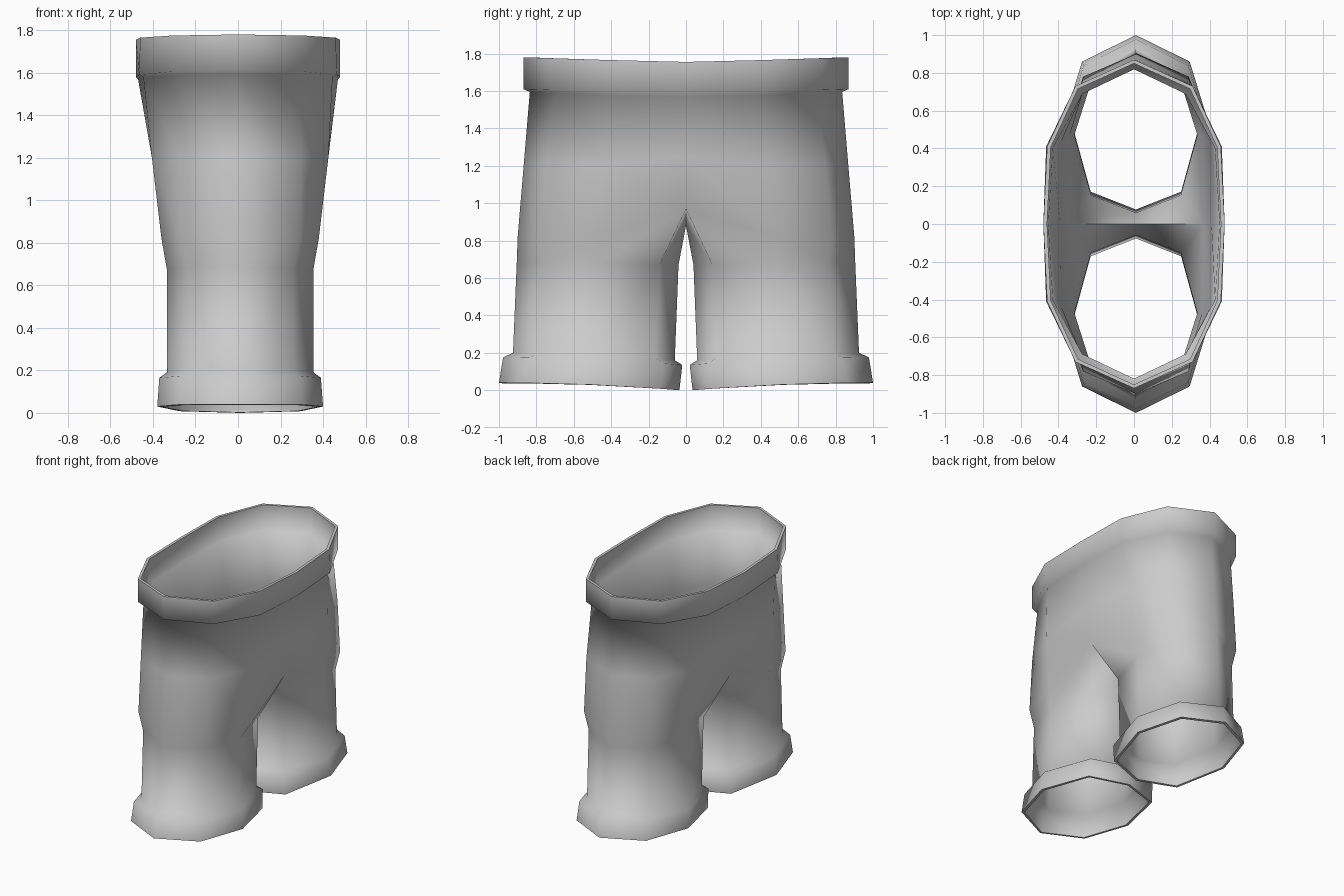
import bpy, bmesh, math

cube = bpy.data.objects.get("Cube")
if cube:
    bpy.data.objects.remove(cube)

grey = bpy.data.materials.new("plain grey cloth")
grey.use_nodes = True
COLOUR = (0.6, 0.6, 0.6, 1)
grey.diffuse_color = COLOUR
grey.node_tree.nodes["Principled BSDF"].inputs["Base Color"].default_value = COLOUR

bm = bmesh.new()
SHIFT = 0.01  # legs sit slightly off centre


def arc(side, diag, outer, shift=0.0):
    """Five points round the outside of one leg, left to right."""
    (sx, sy, sz), (dx, dy, dz), (oy, oz) = side, diag, outer
    return [(sx + shift, sy, sz), (dx + shift, dy, dz), (shift, oy, oz),
            (-dx + shift, dy, dz), (-sx + shift, sy, sz)]


def verts(points, mirror=1):
    return [bm.verts.new((x, y * mirror, z)) for x, y, z in points]


def bridge(upper, lower):
    n = len(upper)
    for i in range(n):
        j = (i + 1) % n
        bm.faces.new((upper[i], upper[j], lower[j], lower[i]))


def torso_ring(side, diag, outer, seam, shift=0.0):
    """Twelve points: two side seams and an arc over each leg."""
    half = arc(side, diag, outer, shift)
    left, right = verts([(seam[0] + shift, 0, seam[1]), (-seam[0] + shift, 0, seam[1])])
    return [left] + verts(half) + [right] + verts(half, -1)[::-1]


def leg_ring(half_x, inner_y, outer_y, z_inner, z_outer, mirror):
    """Eight points round a leg, the hem dipping towards the inside."""
    def height(y):
        t = (outer_y - y) / (outer_y - inner_y)
        return z_outer + (z_inner - z_outer) * t * t
    dx, oy, iy = half_x * 0.73, outer_y - 0.14, inner_y + 0.1
    mid = (outer_y + inner_y) / 2
    ring = arc((half_x, mid, height(mid)), (dx, oy, height(oy)), (outer_y, z_outer), SHIFT)
    ring += [(-dx + SHIFT, iy, height(iy)), (SHIFT, inner_y, z_inner),
             (dx + SHIFT, iy, height(iy))]
    return verts(ring, mirror)


# Waistband and torso, from the top down to the crotch
torso = [
    torso_ring((0.46, 0.41, 1.765), (0.31, 0.73, 1.775), (0.87, 1.78), (0.48, 1.755)),
    torso_ring((0.465, 0.41, 1.59), (0.31, 0.73, 1.605), (0.87, 1.61), (0.48, 1.58)),
    torso_ring((0.445, 0.405, 1.58), (0.285, 0.70, 1.59), (0.835, 1.595), (0.47, 1.57)),
    torso_ring((0.415, 0.44, 1.2), (0.285, 0.745, 1.2), (0.868, 1.2), (0.42, 1.25), SHIFT),
    torso_ring((0.37, 0.47, 0.82), (0.28, 0.78, 0.82), (0.90, 0.82), (0.375, 0.97), SHIFT),
]
for upper, lower in zip(torso, torso[1:]):
    bridge(upper, lower)

# Legs and cuffs, joined at the crotch
crotch = bm.verts.new((SHIFT, 0, 0.88))
hip = torso[-1]
for mirror in (1, -1):
    half = hip[1:6] if mirror == 1 else hip[:6:-1]
    previous = list(half) + [hip[6], crotch, hip[0]]
    for size in ((0.345, 0.04, 0.905, 0.67, 0.68),
                 (0.345, 0.06, 0.925, 0.16, 0.20),
                 (0.38, 0.02, 0.978, 0.135, 0.175),
                 (0.39, 0.035, 1.0, 0.0, 0.04)):
        ring = leg_ring(*size, mirror)
        bridge(previous, ring)
        previous = ring

bmesh.ops.recalc_face_normals(bm, faces=bm.faces)
mesh = bpy.data.meshes.new("trousers")
bm.to_mesh(mesh)
bm.free()
mesh.materials.append(grey)
trousers = bpy.data.objects.new("trousers", mesh)
bpy.context.collection.objects.link(trousers)

# Cloth thickness, inwards
cloth = trousers.modifiers.new("cloth thickness", 'SOLIDIFY')
cloth.thickness = 0.02
cloth.offset = -1

bpy.context.view_layer.objects.active = trousers
trousers.select_set(True)
bpy.ops.object.modifier_apply(modifier=cloth.name)
bpy.ops.object.shade_smooth_by_angle(angle=math.radians(80))
